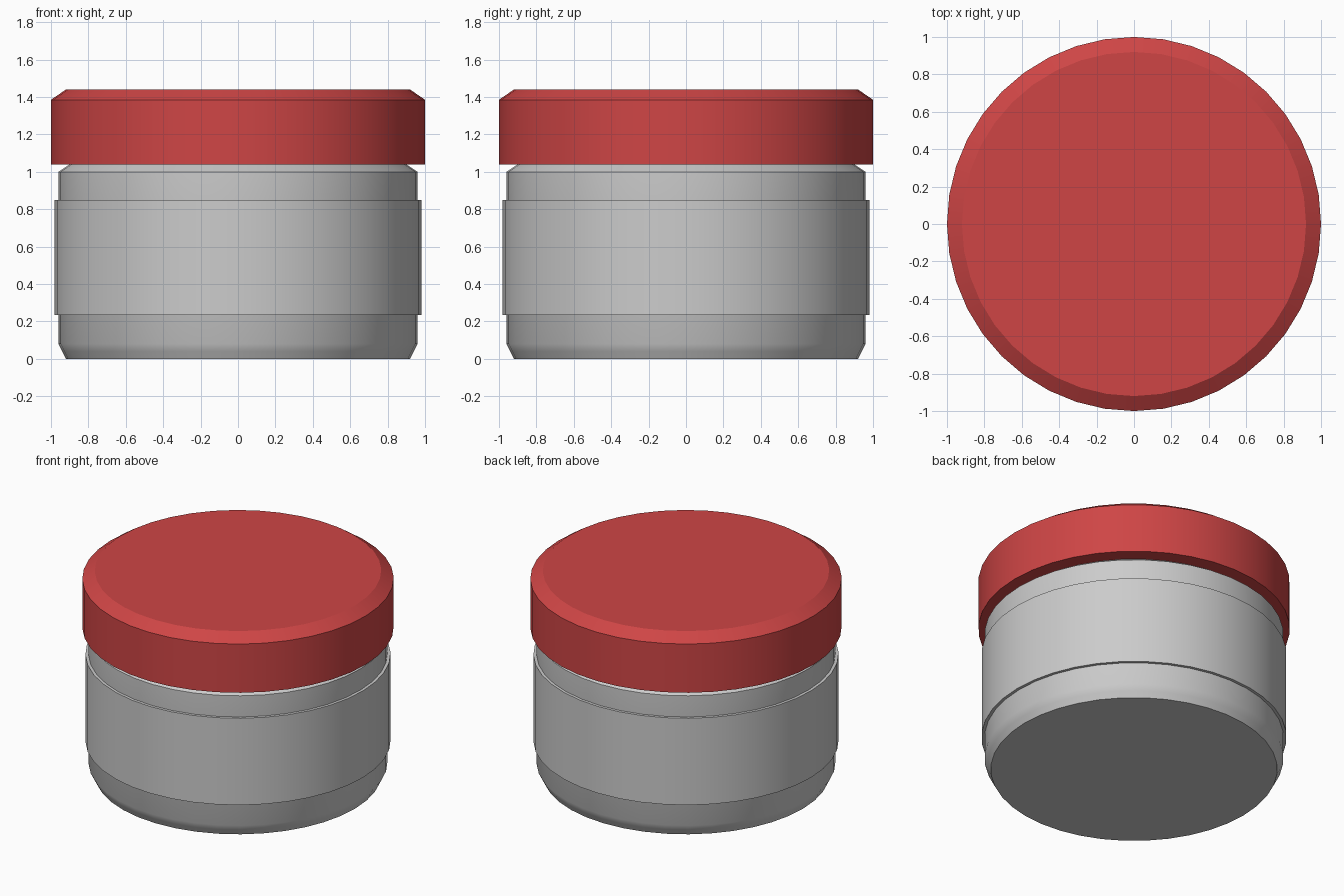
import bpy, bmesh, math

if "Cube" in bpy.data.objects:
    bpy.data.objects.remove(bpy.data.objects["Cube"])

SIDES = 40


def turned(name, profile, closed=False):
    """Revolve (radius, z) points round z; an open profile gets end caps."""
    bm = bmesh.new()
    rings = []
    for r, z in profile:
        rings.append([bm.verts.new((r * math.cos(2 * math.pi * i / SIDES),
                                    r * math.sin(2 * math.pi * i / SIDES), z))
                      for i in range(SIDES)])
    pairs = list(zip(rings, rings[1:]))
    if closed:
        pairs.append((rings[-1], rings[0]))
    else:
        bm.faces.new(rings[0][::-1])
        bm.faces.new(rings[-1])
    for a, b in pairs:
        for i in range(SIDES):
            j = (i + 1) % SIDES
            bm.faces.new((a[i], a[j], b[j], b[i]))
    bmesh.ops.recalc_face_normals(bm, faces=bm.faces)
    mesh = bpy.data.meshes.new(name)
    bm.to_mesh(mesh)
    bm.free()
    obj = bpy.data.objects.new(name, mesh)
    bpy.context.collection.objects.link(obj)
    bpy.ops.object.select_all(action='DESELECT')
    obj.select_set(True)
    bpy.context.view_layer.objects.active = obj
    bpy.ops.object.shade_smooth_by_angle(angle=math.radians(30))
    return obj


# Jar with bevelled foot, sloped shoulder and short neck hidden in the lid
turned("jar_body", [(0.92, 0), (0.94, 0.04), (0.96, 0.08), (0.96, 1.0),
                    (0.90, 1.04), (0.90, 1.06)])

# Raised label band wrapped round the jar
turned("label_band", [(0.95, 0.235), (0.98, 0.235), (0.98, 0.85), (0.95, 0.85)],
       closed=True)

# Chamfered red lid
lid = turned("lid", [(1.0, 1.04), (1.0, 1.385), (0.92, 1.44)])
red = bpy.data.materials.new("red")
red.diffuse_color = (0.62, 0.06, 0.06, 1)
red.use_nodes = True
red.node_tree.nodes["Principled BSDF"].inputs["Base Color"].default_value = red.diffuse_color
lid.data.materials.append(red)
